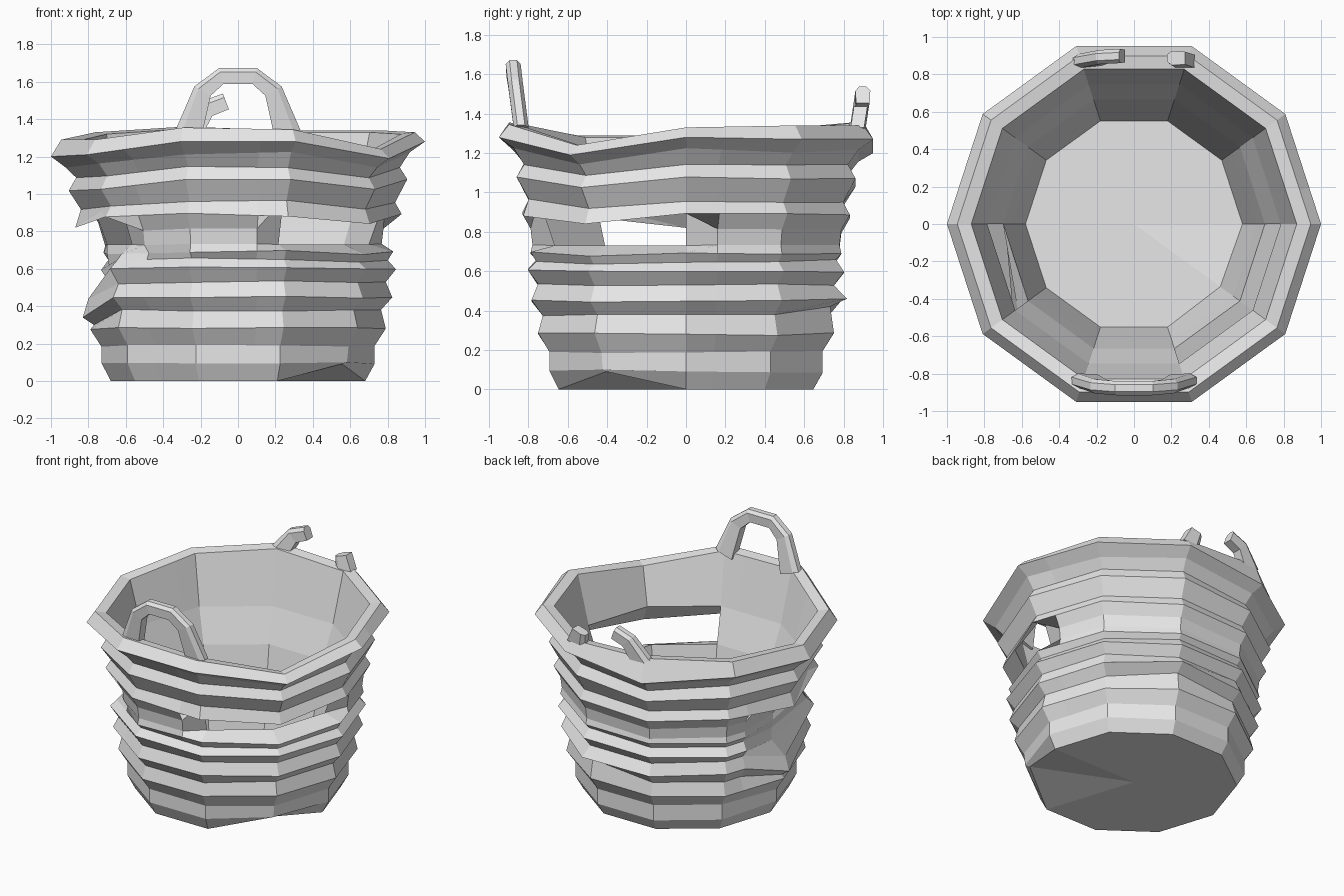
import bpy, bmesh, math, random
from mathutils import Vector

if "Cube" in bpy.data.objects:
    bpy.data.objects.remove(bpy.data.objects["Cube"])
random.seed(4)

mat = bpy.data.materials.new("light_grey")
mat.diffuse_color = (0.8, 0.8, 0.8, 1)
mat.use_nodes = True
mat.node_tree.nodes["Principled BSDF"].inputs["Base Color"].default_value = mat.diffuse_color
N = 10


def finish(bm, name):
    bmesh.ops.remove_doubles(bm, verts=bm.verts, dist=0.0005)
    bmesh.ops.recalc_face_normals(bm, faces=bm.faces)
    me = bpy.data.meshes.new(name)
    bm.to_mesh(me)
    bm.free()
    me.materials.append(mat)
    ob = bpy.data.objects.new(name, me)
    bpy.context.collection.objects.link(ob)
    return ob


def point(k, r, z):
    a = math.tau * k / N
    return Vector((r * math.cos(a), r * math.sin(a), z))


# Outer profile (z, radius): zigzag woven layers, bottom to top
outer = [(0, .68), (.09, .73), (.19, .73), (.28, .79), (.38, .765), (.45, .825),
         (.53, .79), (.60, .845), (.65, .80), (.69, .83), (.73, .82), (.81, .83),
         (.89, .875), (.95, .84), (1.06, .905), (1.13, .865), (1.20, .92)]
A, B = 10, 11
# Inner profile, top to bottom
inner = [(.97, .785), (.73, .70), (.50, .655), (.10, .58)]
RIM = len(outer)
INNER = RIM + 3
LAST = INNER + len(inner) - 1
# Uneven rim heights for each corner
rim_z = [1.28, 1.27, 1.27, 1.20, 1.24, 1.20, 1.21, 1.28, 1.28, 1.19]
top_z = [1.33, 1.34, 1.34, 1.36, 1.33, 1.29, 1.29, 1.355, 1.345, 1.24]
# Torn or crushed corners: (ring, corner) -> (z, radius)
damage = {(0, 9): (.09, .69), (1, 9): (.10, .72), (LAST, 9): (.13, .57),
          (5, 5): (.34, .83), (4, 5): (.30, .77), (6, 5): (.44, .80),
          (7, 5): (.53, .69), (8, 5): (.62, .69), (9, 5): (.68, .70),
          (9, 6): (.68, .77), (12, 5): (.82, .87), (12, 9): (.84, .87),
          (5, 2): (.46, .86), (4, 2): (.42, .77), (12, 8): (.88, .87)}
# Corners where the outer layer folds in to the inner wall
for k in (8, 9, 0, 5, 6):
    damage[(A, k)] = inner[1]
    damage[(B, k)] = inner[0]
jitter = [[random.uniform(-.008, .008) for k in range(N)] for i in range(RIM)]


def corner(i, k, torn=True):
    if torn and (i, k) in damage:
        z, r = damage[(i, k)]
    elif i < RIM:
        z, r = outer[i]
        z += (rim_z[k] - 1.26) * (z / 1.26) ** 3
        if i and i not in (A, B):
            z += jitter[i][k]
    elif i < INNER:
        z, r = ((rim_z[k], 1.0), (top_z[k], .945), (top_z[k] - .01, .87))[i - RIM]
    else:
        z, r = inner[i - INNER]
    return point(k, r, z)


# Extra columns beside the tears keep the fold short
cols = [0, .33, 1, 2, 3, 4, 4.3, 5, 6, 6.4, 7, 7.7, 8, 9]


def column_point(i, c):
    k = int(c)
    t = c - k
    if t == 0:
        return corner(i, k)
    torn = i not in (A, B)
    if 4 < c < 5 and 4 <= i <= 9:
        return corner(i, 4).lerp(point(5, outer[i][1], outer[i][0]), t)
    return corner(i, k, torn).lerp(corner(i, (k + 1) % N, torn), t)


bm = bmesh.new()
rings = [[bm.verts.new(column_point(i, c)) for c in cols] for i in range(LAST + 1)]
M = len(cols)

# Walls, leaving the torn openings out
for i in range(LAST):
    for m in range(M):
        if cols[m] in (8, 9, 5) and i in (A, INNER):
            continue
        j = (m + 1) % M
        bm.faces.new((rings[i][m], rings[i][j], rings[i + 1][j], rings[i + 1][m]))
# Underside and floor as fans
for ring, z in ((rings[0], 0), (rings[-1], .10)):
    c = bm.verts.new((0, 0, z))
    for m in range(M):
        bm.faces.new((ring[m], ring[(m + 1) % M], c))
finish(bm, "basket_body")


def handle(name, path, y0, lean, depth):
    """Sweep a six sided section along (x, z, half width) stations."""
    bm = bmesh.new()
    secs = []
    for i, (x, z, w) in enumerate(path):
        p, q = path[max(i - 1, 0)], path[min(i + 1, len(path) - 1)]
        t = Vector((q[0] - p[0], 0, q[1] - p[1])).normalized()
        n = Vector((-t.z, 0, t.x))
        c = Vector((x, y0 + lean * (z - 1.34), z))
        sec = []
        for u, v in ((1, -.5), (1, .5), (.5, 1), (-1, .9), (-1, -.9), (.5, -1)):
            pt = c + n * (w * u)
            pt.y += depth * v
            sec.append(bm.verts.new(pt))
        secs.append(sec)
    for a, b in zip(secs, secs[1:]):
        for k in range(6):
            j = (k + 1) % 6
            bm.faces.new((a[k], a[j], b[j], b[k]))
    bm.faces.new(secs[0])
    bm.faces.new(secs[-1])
    finish(bm, name)


# Whole front handle, and the two stubs of the broken back handle
half = [(-.265, 1.32, .072), (-.19, 1.55, .05), (-.09, 1.63, .044)]
arch = half + [(-x, z, w) for x, z, w in reversed(half)]
handle("front_handle", arch, -.84, -.13, .038)
handle("back_handle_left_stub",
       [(-.27, 1.31, .068), (-.17, 1.455, .05), (-.065, 1.495, .045)], .875, .15, .038)
handle("back_handle_right_stub",
       [(.26, 1.31, .068), (.225, 1.42, .05)], .875, .15, .038)
